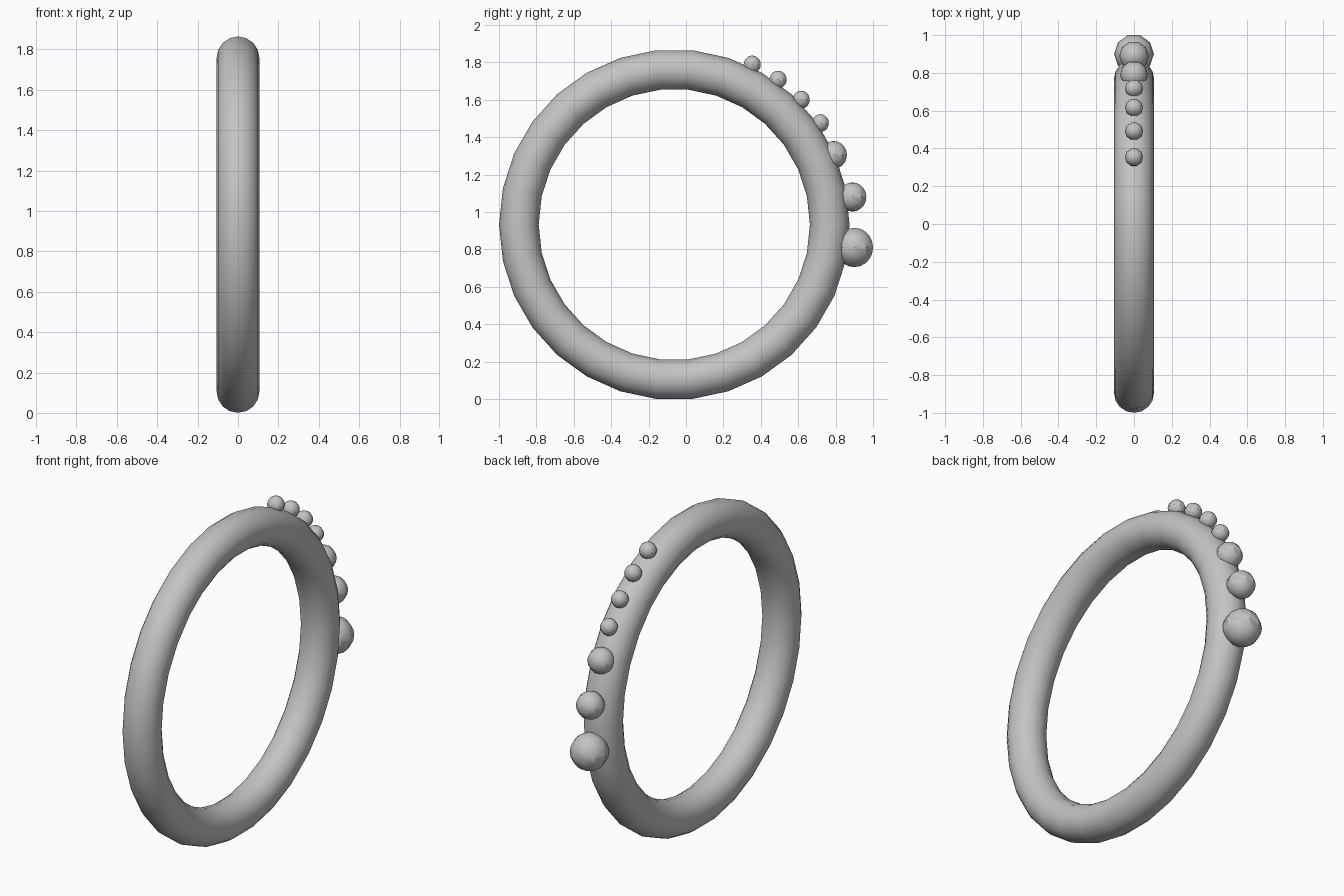
import bpy
import math

if "Cube" in bpy.data.objects:
    bpy.data.objects.remove(bpy.data.objects["Cube"])

# one plain grey metal
grey = bpy.data.materials.new("grey_metal")
grey.diffuse_color = (0.55, 0.55, 0.55, 1.0)
grey.use_nodes = True
grey.node_tree.nodes["Principled BSDF"].inputs["Base Color"].default_value = grey.diffuse_color

CENTRE_Y, CENTRE_Z = -0.0625, 0.9324


def finish(name, angle):
    ob = bpy.context.object
    ob.name = name
    ob.data.materials.append(grey)
    bpy.ops.object.shade_smooth_by_angle(angle=math.radians(angle))


# upright band, its axis along x
bpy.ops.mesh.primitive_torus_add(
    major_segments=30, minor_segments=16, major_radius=0.831, minor_radius=0.106,
    location=(0, CENTRE_Y, CENTRE_Z), rotation=(math.pi / 2, 0, math.pi / 2))
finish("ring_band", 40)

# row of beads along the upper back of the band: (y, z, radius)
beads = [
    (0.354, 1.788, 0.048),
    (0.492, 1.707, 0.048),
    (0.616, 1.600, 0.048),
    (0.718, 1.475, 0.048),
    (0.790, 1.305, 0.074),
    (0.890, 1.080, 0.078),
    (0.900, 0.810, 0.105),
]
for i, (y, z, r) in enumerate(beads, 1):
    bpy.ops.mesh.primitive_uv_sphere_add(
        segments=10, ring_count=10, radius=r,
        location=(0, y, z), rotation=(0, 0, math.pi / 2))
    finish(f"bead_{i}", 34)
